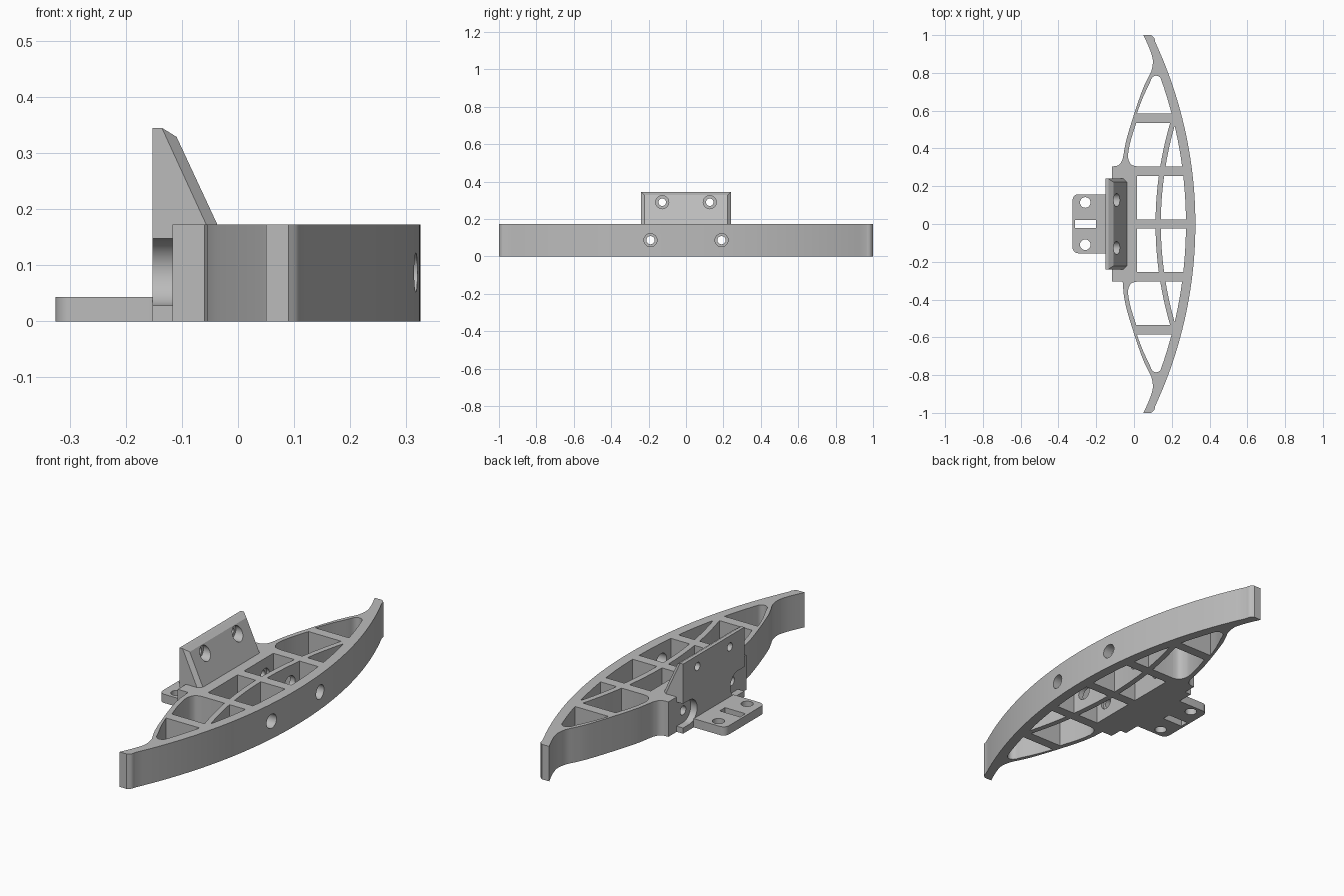
import bpy, bmesh, math
from mathutils import Vector

if "Cube" in bpy.data.objects:
    bpy.data.objects.remove(bpy.data.objects["Cube"])

H = 0.173          # frame height
R = 2.29           # radius of the long outer arc

grey = bpy.data.materials.new("plain grey")
grey.diffuse_color = (0.5, 0.5, 0.5, 1)
grey.use_nodes = True
grey.node_tree.nodes["Principled BSDF"].inputs["Base Color"].default_value = grey.diffuse_color


def prism(name, pts, lo, hi, axis='z'):
    """Extrude a flat outline; axis 'z' reads (x, y), 'y' reads (x, z)."""
    bm = bmesh.new()
    place = (lambda p, t: (p[0], p[1], t)) if axis == 'z' else (lambda p, t: (p[0], t, p[1]))
    a = [bm.verts.new(place(p, lo)) for p in pts]
    b = [bm.verts.new(place(p, hi)) for p in pts]
    bm.faces.new(a)
    bm.faces.new(b[::-1])
    for i in range(len(a)):
        j = (i + 1) % len(a)
        bm.faces.new((a[i], a[j], b[j], b[i]))
    bmesh.ops.recalc_face_normals(bm, faces=bm.faces)
    me = bpy.data.meshes.new(name)
    bm.to_mesh(me)
    bm.free()
    ob = bpy.data.objects.new(name, me)
    bpy.context.collection.objects.link(ob)
    me.materials.append(grey)
    return ob


def rod(x0, x1, y, z, r):
    """Cylinder along x."""
    ob = prism("hole", circle(0, 0, r), x0, x1)
    for v in ob.data.vertices:
        v.co = (v.co.z, y + v.co.x, z + v.co.y)
    ob.data.update()
    return ob


def circle(cx, cy, r, a0=0, a1=360, n=32):
    m = n if a1 - a0 == 360 else n + 1
    return [(cx + r * math.cos(math.radians(a0 + (a1 - a0) * i / n)),
             cy + r * math.sin(math.radians(a0 + (a1 - a0) * i / n))) for i in range(m)]


def smooth(pts, n=5):
    """Catmull-Rom curve through the points."""
    p = [Vector(q) for q in [pts[0], *pts, pts[-1]]]
    out = []
    for a, b, c, d in zip(p, p[1:], p[2:], p[3:]):
        for i in range(n):
            t = i / n
            q = 0.5 * (2 * b + (c - a) * t + (2 * a - 5 * b + 4 * c - d) * t * t
                       + (3 * b - a - 3 * c + d) * t ** 3)
            out.append(tuple(q))
    return out + [tuple(pts[-1])]


def flip(pts):
    return [(x, -y) for x, y in pts]


def cut(ob, cutters):
    bpy.context.view_layer.objects.active = ob
    for c in cutters:
        m = ob.modifiers.new("cut", 'BOOLEAN')
        m.operation, m.solver, m.object = 'DIFFERENCE', 'EXACT', c
        bpy.ops.object.modifier_apply(modifier=m.name)
        bpy.data.objects.remove(c)


def arc(y, off=0.0):
    return 0.325 - off - R + math.sqrt(R * R - y * y)


def rib(y, off):
    return 0.128 + 0.27 * y * y + off


def span(f, y0, y1, n=10):
    return [(f(y0 + (y1 - y0) * i / n), y0 + (y1 - y0) * i / n) for i in range(n + 1)]


# Bow-shaped frame: long arc, hooked tips, curved back wall, square mount
tip = smooth([(arc(0.965), 0.965), (0.107, 0.985), (0.09, 1.0)], 4)[1:]
hook = smooth([(0.05, 1.0), (0.075, 0.945), (0.092, 0.9), (0.1, 0.86), (0.092, 0.81),
               (0.07, 0.765), (0.043, 0.705), (0.0, 0.58), (-0.04, 0.447), (-0.055, 0.37)])
fillet = smooth([(-0.06, 0.345), (-0.072, 0.32), (-0.09, 0.308), (-0.117, 0.305)], 4)
upper = tip + hook + fillet
lower = flip(tip + hook) + [(-0.06, -0.305), (-0.117, -0.305)]
frame = prism("bow_frame", span(arc, -0.965, 0.965, 48) + upper + lower[::-1], 0, H)

# Pockets between the ribs, the same on both halves
inner = lambda y: arc(y, 0.05)
rib_l = lambda y: rib(y, -0.014)
rib_r = lambda y: rib(y, 0.014)
pockets = [
    [(0.015, 0.255), (0.015, 0.025)] + span(rib_l, 0.025, 0.255),
    span(rib_r, 0.255, 0.025) + span(inner, 0.025, 0.255),
    smooth([(0.012, 0.535), (-0.015, 0.45), (-0.03, 0.38), (-0.03, 0.345),
            (-0.015, 0.315), (0.015, 0.305)]) + span(rib_l, 0.305, 0.535),
    span(rib_r, 0.515, 0.305) + span(inner, 0.305, 0.515),
    smooth([(0.015, 0.585), (0.045, 0.665), (0.08, 0.74), (0.095, 0.773), (0.115, 0.785),
            (0.137, 0.777), (inner(0.755), 0.755)])[::-1] + span(inner, 0.585, 0.75)[:1]
    + [],
]
# the end pocket's long side follows the outer arc
pockets[4] = span(inner, 0.585, 0.75) + pockets[4][:-1]
cutters = []
for p in pockets:
    for q in (p, flip(p)):
        cutters.append(prism("pocket", q, -0.1, H + 0.1))
# Screw holes with head clearance through arc and rib
for y in (-0.19, 0.19):
    cutters += [rod(0.0, 0.5, y, 0.087, 0.035), rod(-0.3, 0.1, y, 0.087, 0.022)]
cut(frame, cutters)

# Upright bracket: back plate and wedge with bevelled sloping face
bracket = prism("wedge_bracket", [(-0.152, 0), (-0.117, 0), (-0.117, H), (-0.037, H),
                                  (-0.117, 0.345), (-0.152, 0.345)], -0.24, 0.24, 'y')
bm = bmesh.new()
bm.from_mesh(bracket.data)
slope = [f for f in bm.faces if f.normal.x > 0.5 and f.normal.z > 0.2][0]
edges = [e for e in slope.edges if max(v.co.z for v in e.verts) > H + 0.01]
bmesh.ops.bevel(bm, geom=edges, offset=0.018, segments=1, affect='EDGES')
bm.to_mesh(bracket.data)
bm.free()
cutters = []
for s in (-1, 1):
    # counterbored holes in the wedge
    cutters += [rod(-0.125, 0.1, s * 0.127, 0.29, 0.035), rod(-0.3, 0.0, s * 0.127, 0.29, 0.02)]
    # side-open slot around the frame screw
    u = circle(0, 0, 0.06, 90, 270, 20) + [(0.2, -0.06), (0.2, 0.06)]
    c = prism("slot", u, -0.3, -0.117 + 0.0005)
    for v in c.data.vertices:
        v.co = (v.co.z, s * (0.19 + v.co.x), 0.088 + v.co.y)
    if s < 0:
        c.data.flip_normals()
    cutters.append(c)
cut(bracket, cutters)

# Mounting tab with rounded corners, two holes and a slot
tab = prism("mounting_tab", [(-0.152, -0.155), (-0.152, 0.157)]
            + circle(-0.295, 0.127, 0.03, 90, 180, 8)
            + circle(-0.295, -0.125, 0.03, 180, 270, 8), 0, 0.043)
cut(tab, [prism("hole", circle(-0.258, 0.114, 0.028), -0.1, 0.1),
          prism("hole", circle(-0.258, -0.11, 0.028), -0.1, 0.1),
          prism("slot", [(-0.312, -0.02), (-0.2, -0.02), (-0.2, 0.022), (-0.312, 0.022)], -0.1, 0.1)])

# Smooth curves, crisp edges
for ob in (frame, bracket, tab):
    bpy.ops.object.select_all(action='DESELECT')
    ob.select_set(True)
    bpy.context.view_layer.objects.active = ob
    bpy.ops.object.shade_smooth_by_angle(angle=math.radians(25))
